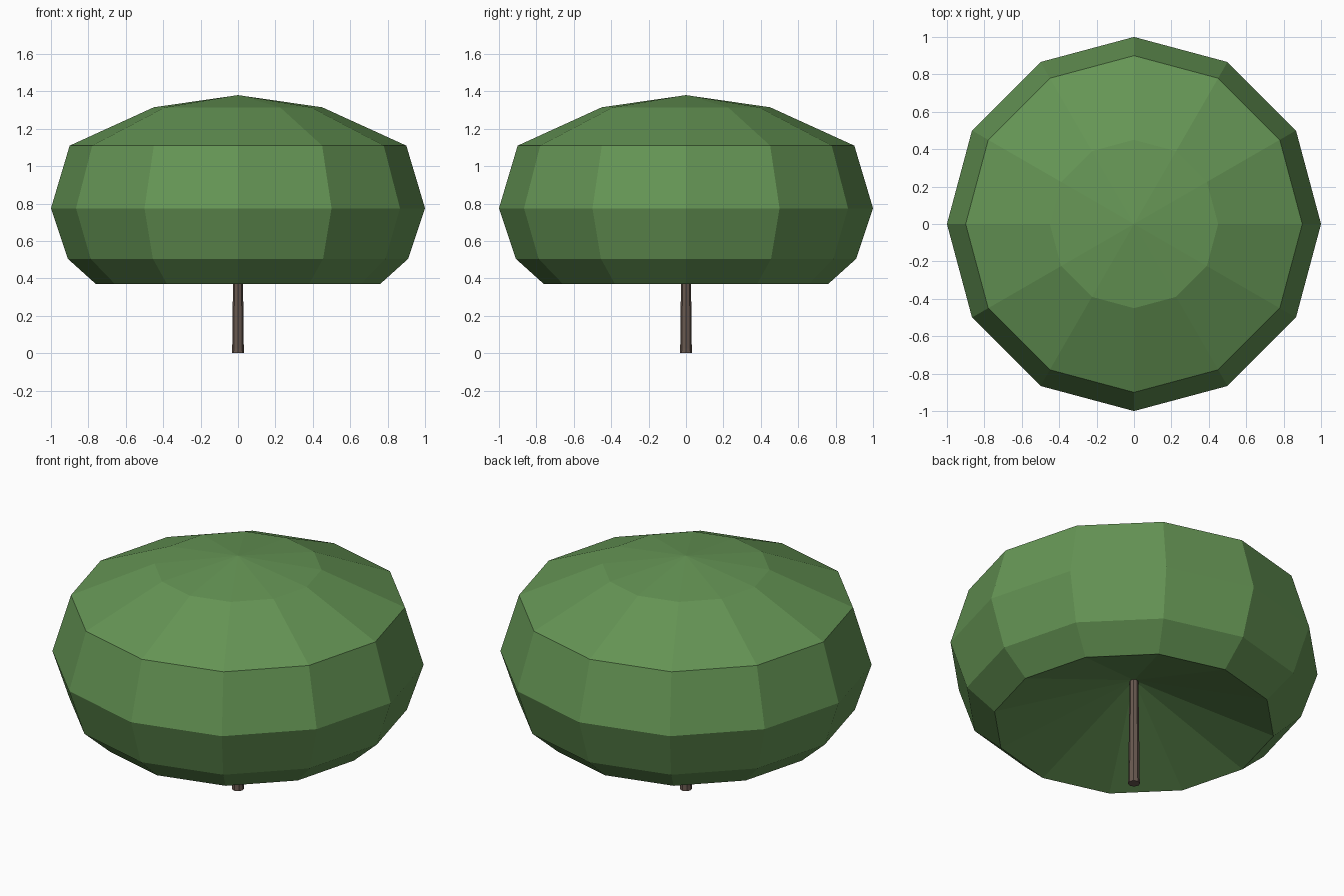
import bpy, bmesh
from math import cos, sin, pi

if "Cube" in bpy.data.objects:
    bpy.data.objects.remove(bpy.data.objects["Cube"])


def material(name, rgb):
    m = bpy.data.materials.new(name)
    m.diffuse_color = (*rgb, 1)
    m.use_nodes = True
    m.node_tree.nodes["Principled BSDF"].inputs["Base Color"].default_value = m.diffuse_color
    return m


def lathe(name, profile, sides, mat):
    """Revolve (radius, z) points around z; radius 0 makes a pole."""
    bm = bmesh.new()
    rings = []
    for r, z in profile:
        n = sides if r > 0 else 1
        rings.append([bm.verts.new((r * cos(2 * pi * i / sides), r * sin(2 * pi * i / sides), z))
                      for i in range(n)])
    for a, b in zip(rings, rings[1:]):
        for i in range(sides):
            j = (i + 1) % sides
            quad = [a[i % len(a)], a[j % len(a)], b[j % len(b)], b[i % len(b)]]
            bm.faces.new(list(dict.fromkeys(quad)))
    bmesh.ops.recalc_face_normals(bm, faces=bm.faces)
    mesh = bpy.data.meshes.new(name)
    bm.to_mesh(mesh)
    bm.free()
    mesh.materials.append(mat)
    ob = bpy.data.objects.new(name, mesh)
    bpy.context.collection.objects.link(ob)
    return ob


leaf = material("leaf_green", (0.13, 0.30, 0.09))
bark = material("bark_brown", (0.14, 0.10, 0.08))

# Canopy: twelve-sided dome with a hollow conical underside
lathe("canopy", [(0, 0.64), (0.76, 0.37), (0.91, 0.505), (1.0, 0.775),
                 (0.90, 1.11), (0.45, 1.315), (0, 1.38)], 12, leaf)

# Trunk: thin tapered post with a slight foot, rising into the canopy
lathe("trunk", [(0, 0), (0.033, 0), (0.031, 0.025), (0.027, 0.37),
                (0.023, 0.66), (0, 0.66)], 8, bark)
